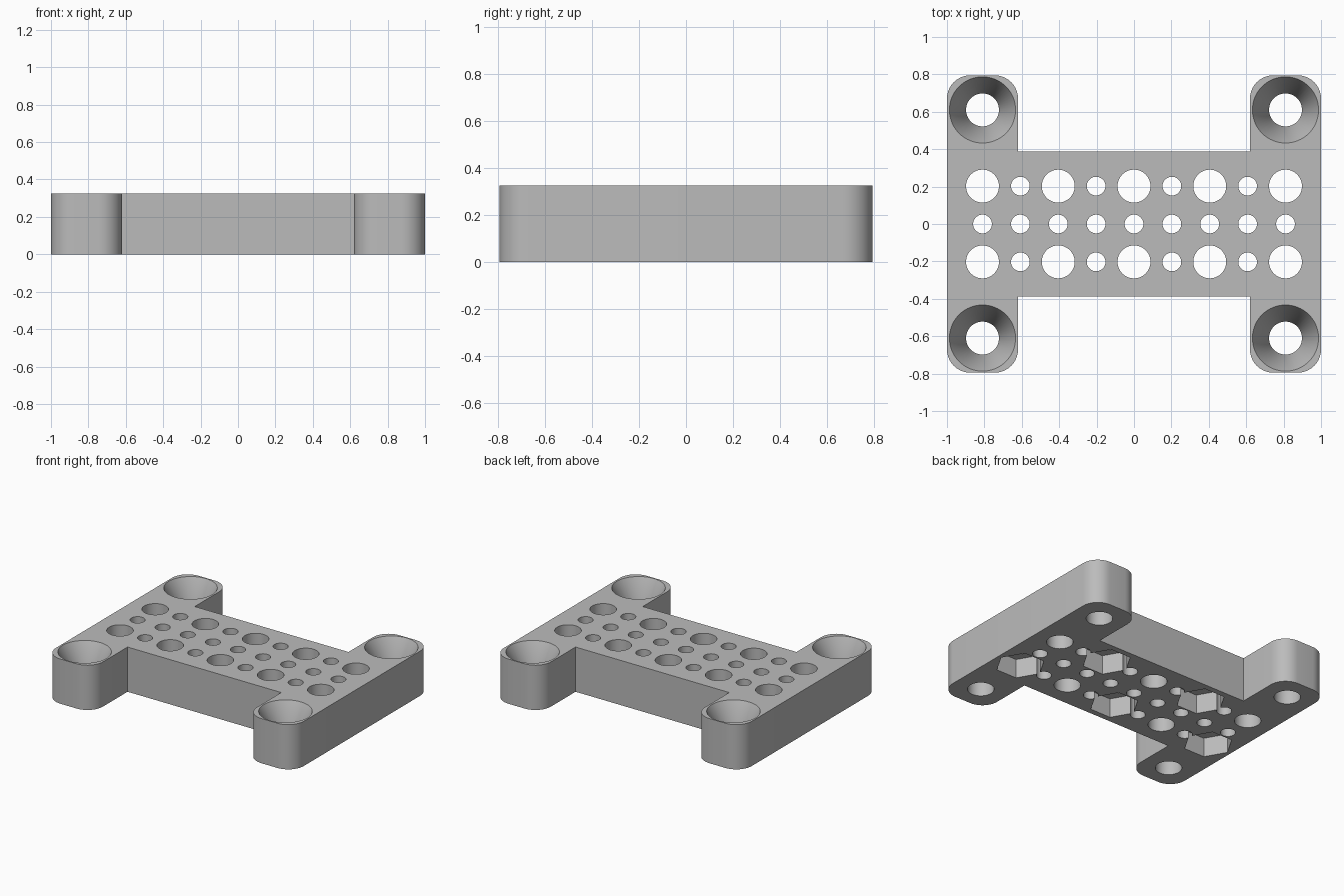
import bpy, bmesh, math

HEIGHT = 0.326
PITCH = 0.2025
HOLE, SMALL_HOLE, SINK, NUT = 0.088, 0.05, 0.177, 0.165
SCREW = (0.81, 0.61)

cube = bpy.data.objects.get("Cube")
if cube:
    bpy.data.objects.remove(cube, do_unlink=True)

grey = bpy.data.materials.new("plain_grey")
grey.use_nodes = True
grey.diffuse_color = (0.5, 0.5, 0.5, 1)
grey.node_tree.nodes["Principled BSDF"].inputs["Base Color"].default_value = (0.5, 0.5, 0.5, 1)


def make_object(name, bm):
    bmesh.ops.recalc_face_normals(bm, faces=bm.faces)
    mesh = bpy.data.meshes.new(name)
    bm.to_mesh(mesh)
    bm.free()
    mesh.materials.append(grey)
    obj = bpy.data.objects.new(name, mesh)
    bpy.context.collection.objects.link(obj)
    return obj


def add_lathe(bm, x, y, profile, sides):
    """Closed turned solid from (radius, height) pairs."""
    rings = [[bm.verts.new((x + r * math.cos(math.tau * i / sides),
                            y + r * math.sin(math.tau * i / sides), z))
              for i in range(sides)] for r, z in profile]
    for low, high in zip(rings, rings[1:]):
        for i in range(sides):
            j = (i + 1) % sides
            bm.faces.new((low[i], low[j], high[j], high[i]))
    bm.faces.new(rings[0])
    bm.faces.new(rings[-1])


# H-shaped plate: one quarter outline with a rounded leg end, mirrored round
def quarter_outline(left=0.62, right=1.0, waist=0.387, end=0.795, radius=0.125, steps=10):
    points = []
    for cx, start in ((right - radius, 0), (left + radius, math.pi / 2)):
        for i in range(steps + 1):
            a = start + i * math.pi / 2 / steps
            points.append((cx + radius * math.cos(a), end - radius + radius * math.sin(a)))
    return points + [(left, waist)]


quarter = quarter_outline()
outline = []
for sx, sy in ((1, 1), (-1, 1), (-1, -1), (1, -1)):
    part = [(sx * x, sy * y) for x, y in quarter]
    outline += part if sx * sy > 0 else part[::-1]

bm = bmesh.new()
base = bm.faces.new([bm.verts.new((x, y, 0)) for x, y in outline])
top = bmesh.ops.extrude_face_region(bm, geom=[base])["geom"]
bmesh.ops.translate(bm, vec=(0, 0, HEIGHT), verts=[v for v in top if isinstance(v, bmesh.types.BMVert)])
plate = make_object("mounting_plate", bm)

# Grid of through holes, wide and narrow by turns in the outer rows
bm = bmesh.new()
for row in (-1, 0, 1):
    for col in range(-4, 5):
        r = HOLE if row and col % 2 == 0 else SMALL_HOLE
        add_lathe(bm, col * PITCH, row * PITCH, [(r, -0.1), (r, HEIGHT + 0.1)], 48)

# Countersunk screw holes in the four legs
slope = (SINK - HOLE) / 0.18
for sx in (-1, 1):
    for sy in (-1, 1):
        add_lathe(bm, sx * SCREW[0], sy * SCREW[1],
                  [(HOLE, -0.1), (HOLE, HEIGHT - 0.18),
                   (SINK + slope * 0.05, HEIGHT + 0.05)], 64)
hole_cutter = make_object("hole_cutter", bm)

# Six-sided nut pockets underneath, staggered between the outer rows
bm = bmesh.new()
for col in range(-4, 5, 2):
    row = -1 if col % 4 == 0 else 1
    add_lathe(bm, col * PITCH, row * PITCH, [(NUT, -0.1), (NUT, 0.14)], 6)
nut_cutter = make_object("nut_pocket_cutter", bm)

bpy.ops.object.select_all(action="DESELECT")
plate.select_set(True)
bpy.context.view_layer.objects.active = plate
for cutter in (hole_cutter, nut_cutter):
    cutter.hide_render = True
    cut = plate.modifiers.new(cutter.name, "BOOLEAN")
    cut.operation = "DIFFERENCE"
    cut.solver = "EXACT"
    cut.object = cutter
    bpy.ops.object.modifier_apply(modifier=cut.name)
    bpy.data.objects.remove(cutter, do_unlink=True)

bpy.ops.object.shade_smooth_by_angle(angle=math.radians(30))
